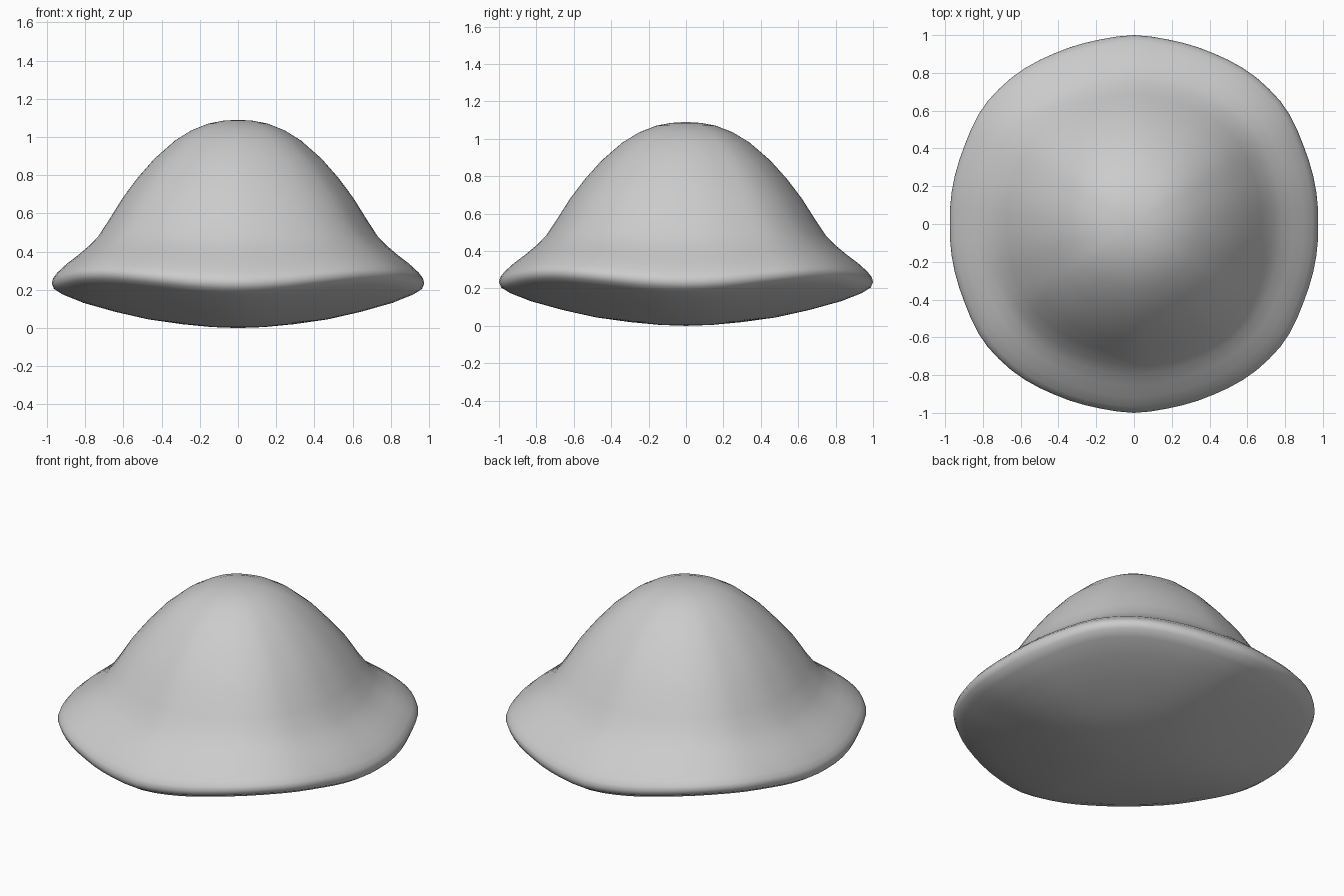
import bpy, bmesh, math

if "Cube" in bpy.data.objects:
    bpy.data.objects.remove(bpy.data.objects["Cube"])

# profile from crown to underside: radius fraction, height, corner lift
PROFILE = [(0.08, 1.085, 0), (0.16, 1.07, 0), (0.25, 1.035, 0), (0.34, 0.98, 0.0),
           (0.45, 0.885, 0.0), (0.54, 0.785, 0.0), (0.62, 0.68, 0.01), (0.69, 0.57, 0.01),
           (0.75, 0.48, 0.02), (0.80, 0.43, 0.02), (0.86, 0.38, 0.03), (0.92, 0.335, 0.035),
           (0.97, 0.29, 0.04), (0.992, 0.262, 0.045), (1.0, 0.235, 0.05), (0.988, 0.205, 0.05),
           (0.94, 0.175, 0.05), (0.83, 0.132, 0.04), (0.66, 0.085, 0.03), (0.48, 0.045, 0.015),
           (0.30, 0.02, 0), (0.14, 0.005, 0)]
# rim outline for one quarter: angle, radius
RIM = [(0, .975), (11.8, .981), (24, .987), (37.8, 1.012), (52.2, 1.010),
       (64.5, .997), (78.4, .992), (90, 1.0)]
N = 72


def rim_radius(a):
    d = math.degrees(math.atan2(abs(math.sin(a)), abs(math.cos(a))))
    for (a0, r0), (a1, r1) in zip(RIM, RIM[1:]):
        if d <= a1 + 1e-6:
            t = (d - a0) / (a1 - a0)
            return r0 + (r1 - r0) * t
    return RIM[-1][1]


bm = bmesh.new()
rings = []
for f, z, lift in PROFILE:
    ring = []
    for i in range(N):
        a = 2 * math.pi * i / N
        r = f * rim_radius(a)
        corner = (1 - math.cos(4 * a)) / 2
        ring.append(bm.verts.new((r * math.cos(a), r * math.sin(a), z + lift * corner)))
    rings.append(ring)

# skin the rings and close both ends
for p, q in zip(rings, rings[1:]):
    for i in range(N):
        j = (i + 1) % N
        bm.faces.new((p[i], q[i], q[j], p[j]))
top = bm.verts.new((0, 0, 1.09))
bottom = bm.verts.new((0, 0, 0))
for i in range(N):
    j = (i + 1) % N
    bm.faces.new((top, rings[0][i], rings[0][j]))
    bm.faces.new((bottom, rings[-1][j], rings[-1][i]))
for f in bm.faces:
    f.smooth = True
bmesh.ops.recalc_face_normals(bm, faces=bm.faces)

mesh = bpy.data.meshes.new("mushroom_cap")
bm.to_mesh(mesh)
bm.free()
cap = bpy.data.objects.new("mushroom_cap", mesh)
bpy.context.collection.objects.link(cap)
